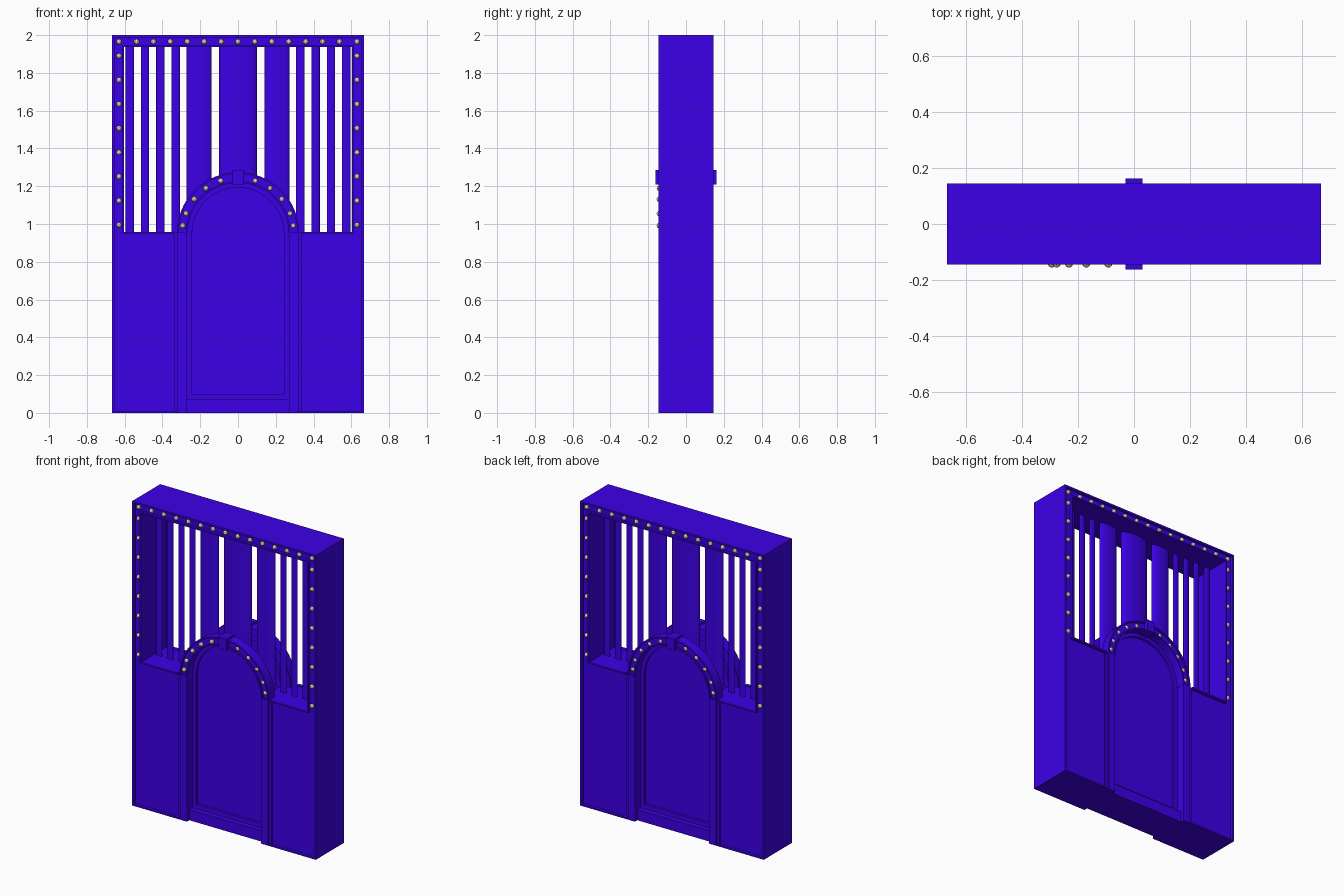
import bpy, bmesh, math
from mathutils import Matrix

cube = bpy.data.objects.get("Cube")
if cube:
    bpy.data.objects.remove(cube, do_unlink=True)


def material(name, rgb):
    m = bpy.data.materials.new(name)
    m.use_nodes = True
    m.diffuse_color = (*rgb, 1)
    m.node_tree.nodes["Principled BSDF"].inputs["Base Color"].default_value = (*rgb, 1)
    return m


VIOLET = material("violet paint", (0.046, 0.0, 0.8))
BULB = material("pale bulb", (0.76, 0.73, 0.47))
HALF_W, HALF_D, TOP = 0.667, 0.145, 2.0
FACE = 0.127           # recessed surface behind the raised trims
SHELF = 0.955          # top of the lower body
SPRING = 0.95          # height where the arch starts


def finish(name, bm, mat=VIOLET, mirror=(False, False), smooth=False):
    bmesh.ops.recalc_face_normals(bm, faces=bm.faces)
    mesh = bpy.data.meshes.new(name)
    bm.to_mesh(mesh)
    bm.free()
    mesh.materials.append(mat)
    ob = bpy.data.objects.new(name, mesh)
    bpy.context.collection.objects.link(ob)
    if any(mirror):
        mod = ob.modifiers.new("mirror", 'MIRROR')
        mod.use_axis = (*mirror, False)
        mod.use_mirror_merge = False
    if smooth:
        bpy.ops.object.select_all(action='DESELECT')
        ob.select_set(True)
        bpy.context.view_layer.objects.active = ob
        bpy.ops.object.shade_smooth_by_angle(angle=math.radians(40))


def box(name, x, y, z, mirror=(False, False)):
    bm = bmesh.new()
    bmesh.ops.create_cube(bm, size=1)
    for v in bm.verts:
        for axis, (lo, hi) in enumerate((x, y, z)):
            v.co[axis] = lo if v.co[axis] < 0 else hi
    finish(name, bm, mirror=mirror)


def arch(name, r_in, r_out, y, foot=SPRING, steps=32):
    """Round-headed band, or a full panel when r_in is 0, on front and back."""
    bm = bmesh.new()
    path = [(math.cos(a), math.sin(a)) for a in (math.pi * i / steps for i in range(steps + 1))]

    def line(r):
        pts = [(r * c, SPRING + r * s) for c, s in path]
        if foot < SPRING:
            pts = [(r, foot)] + pts + [(-r, foot)]
        return [bm.verts.new((px, -y[1], pz)) for px, pz in pts]

    outer = line(r_out)
    if r_in:
        inner = line(r_in)
        for i in range(len(outer) - 1):
            bm.faces.new((outer[i], outer[i + 1], inner[i + 1], inner[i]))
    else:
        bm.faces.new(outer)
    ext = bmesh.ops.extrude_face_region(bm, geom=bm.faces[:], use_keep_orig=True)
    for v in ext["geom"]:
        if isinstance(v, bmesh.types.BMVert):
            v.co.y = -y[0]
    finish(name, bm, mirror=(False, True), smooth=True)


SIDES, FACES, BOTH = (True, False), (False, True), (True, True)
full, flat = (-HALF_D, HALF_D), (-FACE, FACE)

# Main case
box("side_wall", (0.607, 0.66), flat, (0, 1.99), SIDES)
box("top_rail", (-0.607, 0.607), flat, (1.94, 1.99))
box("lower_body", (0.27, 0.607), flat, (0, SHELF), SIDES)

# Raised outer trim
box("outer_side_trim", (0.655, HALF_W), full, (0, TOP), SIDES)
box("outer_top_trim", (-0.655, 0.655), full, (1.988, TOP))
box("outer_bottom_trim", (0.325, 0.655), full, (0, 0.01), SIDES)

# Thin lips round the opening
lip = (0.12, HALF_D)
box("opening_side_lip", (0.604, 0.613), lip, (0.95, 1.948), BOTH)
box("opening_top_lip", (-0.604, 0.604), lip, (1.937, 1.946), FACES)
box("opening_bottom_lip", (0.34, 0.604), lip, (0.948, 0.958), BOTH)

# Doorway, set back between the pilasters
box("pilaster", (0.27, 0.32), full, (0, SHELF), SIDES)
box("pilaster_backing", (0.32, 0.34), (-0.136, 0.136), (0, SHELF), SIDES)
box("door_core", (-0.27, 0.27), (-0.06, 0.06), (0, SPRING))
box("door_sill", (-0.27, 0.27), (0.05, 0.12), (0, 0.07), FACES)
box("door_bottom_rail", (-0.25, 0.25), (0.05, 0.087), (0.07, 0.10), FACES)
arch("door_panel", 0, 0.25, (0.055, 0.072), foot=0.1)
arch("door_frame", 0.243, 0.272, (0.055, 0.087), foot=0.07)

# Arch band, its raised edges and the keystone
arch("arch_band", 0.27, 0.322, (0.08, 0.135))
arch("arch_inner_edge", 0.268, 0.277, (0.08, HALF_D))
arch("arch_outer_edge", 0.315, 0.324, (0.08, HALF_D))
box("keystone", (-0.03, 0.03), (0.08, 0.162), (1.21, 1.285), FACES)

# Flattened pipes standing on the shelf
bm = bmesh.new()
pipes = [(0, 0.1)]
for s in (-1, 1):
    pipes += [(s * 0.206, 0.066)] + [(s * (0.33 + 0.081 * i), 0.022) for i in range(4)]
for px, r in pipes:
    bmesh.ops.create_cone(bm, cap_ends=True, segments=32, radius1=r, radius2=r, depth=1.0,
                          matrix=Matrix.Translation((px, 0, 1.445))
                          @ Matrix.Diagonal((1, 0.3, 1, 1)))
finish("pipes", bm, smooth=True)

# Small faceted bulbs along the frame and the arch
spots = [(i * 0.0895, 1.965) for i in range(-6, 7)]
for s in (-1, 1):
    spots.append((s * 0.63, 1.965))
    spots += [(s * 0.63, 0.995 + 0.1278 * i) for i in range(8)]
frame_count = len(spots)
for s in (-1, 1):
    for deg in (8.6, 21.5, 38.5, 55, 72):
        a = math.radians(deg)
        spots.append((s * 0.296 * math.cos(a), SPRING - 0.003 + 0.296 * math.sin(a)))
bm = bmesh.new()
for side in (-1, 1):
    for i, (px, pz) in enumerate(spots):
        proud = i >= frame_count and px < 0 and side < 0
        depth = 0.141 if proud else 0.13
        bmesh.ops.create_uvsphere(bm, u_segments=8, v_segments=6, radius=0.0145,
                                  matrix=Matrix.Translation((px, side * depth, pz))
                                  @ Matrix.Rotation(math.pi / 2, 4, 'X'))
finish("bulbs", bm, BULB)
